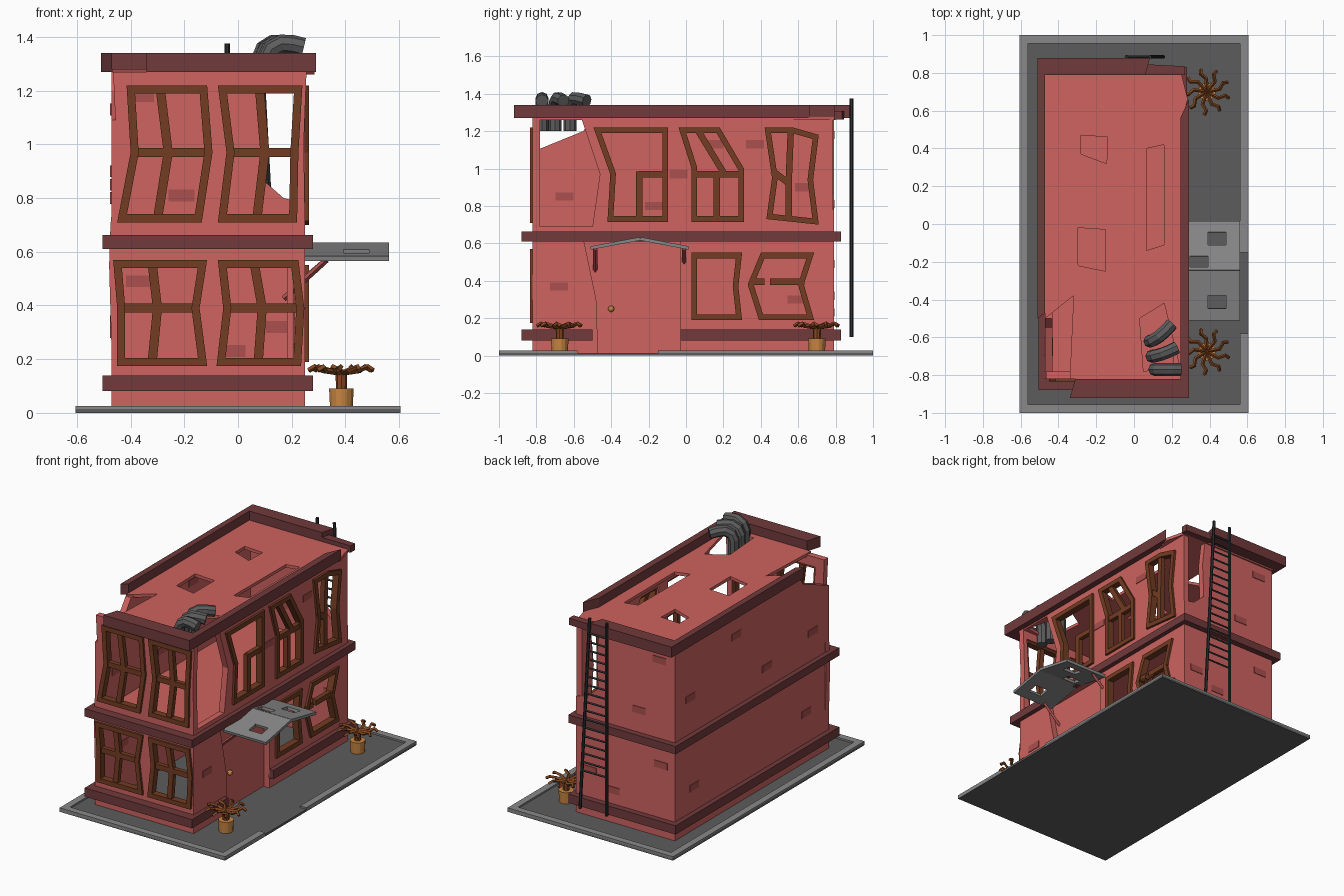
import bpy, bmesh, math
from mathutils import Matrix, Vector

if "Cube" in bpy.data.objects:
    bpy.data.objects.remove(bpy.data.objects["Cube"])


def material(name, r, g, b):
    m = bpy.data.materials.new(name)
    m.diffuse_color = (r, g, b, 1)
    m.use_nodes = True
    m.node_tree.nodes["Principled BSDF"].inputs["Base Color"].default_value = m.diffuse_color
    return m


WALL = material("wall_red", .62, .125, .115)
BRICK = material("brick_red", .40, .08, .075)
BAND = material("trim_maroon", .165, .042, .044)
FRAME = material("window_brown", .17, .045, .016)
RIM = material("light_grey", .25, .25, .25)
PAVE = material("dark_grey", .108, .108, .108)
METAL = material("ladder_black", .025, .027, .03)
POT = material("pot_ochre", .58, .24, .055)
LEAF = material("dry_leaf_brown", .24, .065, .015)

# Working planes: local (u, v) drawing axes and the normal
FRONT = Matrix(((1, 0, 0), (0, 0, -1), (0, 1, 0)))   # u = x, v = z
RIGHT = Matrix(((0, 0, 1), (1, 0, 0), (0, 1, 0)))    # u = y, v = z
TOP = Matrix.Identity(3)                             # u = x, v = y


def finish(curve, name, mat, matrix):
    tmp = bpy.data.objects.new(name + "_curve", curve)
    bpy.context.collection.objects.link(tmp)
    dg = bpy.context.evaluated_depsgraph_get()
    mesh = bpy.data.meshes.new_from_object(tmp.evaluated_get(dg))
    bpy.data.objects.remove(tmp)
    mesh.materials.clear()
    mesh.materials.append(mat)
    for p in mesh.polygons:
        p.use_smooth = False
    ob = bpy.data.objects.new(name, mesh)
    ob.matrix_world = matrix
    bpy.context.collection.objects.link(ob)
    return ob


def add_spline(curve, pts, closed):
    s = curve.splines.new('POLY')
    s.points.add(len(pts) - 1)
    for sp, p in zip(s.points, pts):
        sp.co = (p[0], p[1], p[2] if len(p) > 2 else 0, 1)
    s.use_cyclic_u = closed


def plate(name, loops, mat, plane, pos, thick):
    """Flat slab: first loop is the outline, the others are holes."""
    c = bpy.data.curves.new(name, 'CURVE')
    c.dimensions, c.fill_mode, c.extrude = '2D', 'BOTH', thick / 2
    for lp in loops:
        add_spline(c, lp, True)
    if not isinstance(pos, Vector):
        pos = plane @ Vector((0, 0, 1)) * pos
        if plane is FRONT:
            pos = -pos
    return finish(c, name, mat, Matrix.Translation(pos) @ plane.to_4x4())


def tube(name, pts, r, mat, res=0):
    c = bpy.data.curves.new(name, 'CURVE')
    c.dimensions, c.bevel_depth, c.bevel_resolution = '3D', r, res
    c.use_fill_caps = True
    add_spline(c, pts, False)
    return finish(c, name, mat, Matrix.Identity(4))


def solid(name, mat, loc, kind, **kw):
    bm = bmesh.new()
    getattr(bmesh.ops, kind)(bm, **kw)
    mesh = bpy.data.meshes.new(name)
    bm.to_mesh(mesh)
    mesh.materials.append(mat)
    ob = bpy.data.objects.new(name, mesh)
    ob.location = loc
    bpy.context.collection.objects.link(ob)
    return ob


def rect(x0, y0, x1, y1):
    return [(x0, y0), (x1, y0), (x1, y1), (x0, y1)]


def inset(poly, d):
    """Move each edge of a counter-clockwise polygon inwards by d."""
    out = []
    for i, p in enumerate(poly):
        a, b, c = Vector(poly[i - 1]), Vector(p), Vector(poly[(i + 1) % len(poly)])
        e, f = (b - a).normalized(), (c - b).normalized()
        n, m = Vector((-e.y, e.x)), Vector((-f.y, f.x))
        out.append(tuple(b + (n + m) * d / (1 + n.dot(m))))
    return out


def strip(pts, w):
    """Bar of width w following an open path."""
    v = [Vector(p) for p in pts]
    l, r = [], []
    for i, p in enumerate(v):
        t = (v[min(i + 1, len(v) - 1)] - v[max(i - 1, 0)]).normalized()
        n = Vector((-t.y, t.x)) * w / 2
        l.append(tuple(p + n))
        r.append(tuple(p - n))
    return r + l[::-1]


def pane(left, right, z0, zm, z1):
    """Crooked window outline from (bottom, middle, top) edges."""
    return [(left[0], z0), (right[0], z0), (right[1], zm), (right[2], z1),
            (left[2], z1), (left[1], zm)]


def window(name, poly, bars, plane, pos):
    plate(name + "_frame", [poly, inset(poly, .03)], FRAME, plane, pos, .045)
    for i, b in enumerate(bars):
        plate(f"{name}_bar_{i}", [strip(b, .034)], FRAME, plane, pos, .03)


# Pavement slab with raised rim and a gap at the door
plate("pavement", [rect(-.605, -1, .605, 1)], PAVE, TOP, .0075, .015)
plate("pavement_rim", [[(.605, -.15), (.605, 1), (-.605, 1), (-.605, -1), (.605, -1), (.605, -.58),
      (.56, -.58), (.56, -.955), (-.56, -.955), (-.56, .955), (.56, .955), (.56, -.15)]],
      RIM, TOP, .0135, .025)

# Front windows: left edge, right edge, heights, mullion (bottom, middle, top)
front = [((-.45, -.40, -.415), (-.135, -.095, -.115), .71, .97, 1.22, (-.30, -.26, -.29)),
         ((-.075, -.043, -.075), (.22, .225, .24), .71, .97, 1.22, (.07, .10, .08)),
         ((-.45, -.45, -.465), (-.115, -.143, -.115), .175, .39, .57, (-.32, -.30, -.32)),
         ((-.08, -.055, -.075), (.235, .247, .225), .175, .39, .57, (.075, .09, .06))]
holes = []
for i, (l, r, z0, zm, z1, m) in enumerate(front):
    poly = pane(l, r, z0, zm, z1)
    holes.append(inset(poly, .015))
    bars = [[(m[0], z0 + .01), (m[1], zm), (m[2], z1 - .01)], [(l[1] + .01, zm), (r[1] - .01, zm)]]
    window(f"front_window_{i}", poly, bars, FRONT, -.812)
plate("front_wall", [[(-.465, .015), (.245, .015), (.25, .3), (.245, .6), (.25, .7), (.245, 1),
      (.255, 1.27), (-.465, 1.27), (-.45, .95), (-.475, .7), (-.48, .55), (-.47, .2)]] + holes,
      WALL, FRONT, -.80, .04)

# Right side windows, crooked and partly broken
side = [
    (pane((-.42, -.405, -.495), (-.095, -.095, -.095), .715, .97, 1.22),
     [[(-.25, .73), (-.25, .985)], [(-.25, .97), (-.11, .97)]]),
    (pane((.03, .03, -.04), (.31, .31, .18), .715, 1.0, 1.22),
     [[(.165, .73), (.165, .97)], [(.04, .97), (.30, .97)], [(.06, 1.21), (.20, .98)]]),
    ([(.43, .73), (.71, .70), (.68, .94), (.71, 1.18), (.57, 1.22), (.42, 1.22), (.46, .95)],
     [[(.55, .73), (.55, .95), (.56, 1.2)], [(.46, .99), (.55, .92)]]),
    (pane((.03, .03, .03), (.30, .28, .30), .19, .37, .55), []),
    (pane((.39, .33, .40), (.685, .63, .685), .19, .38, .55),
     [[(.34, .395), (.42, .395)], [(.45, .395), (.635, .395)]])]
holes = []
for i, (poly, bars) in enumerate(side):
    holes.append(inset(poly, .015))
    window(f"right_window_{i}", poly, bars, RIGHT, .242)
plate("right_wall", [[(-.82, .015), (-.47, .015), (-.48, .3), (-.545, .61), (-.03, .61), (-.03, .015),
      (.785, .015), (.785, 1.27), (-.56, 1.27), (-.46, .97), (-.5, .69), (-.82, .69)]] + holes,
      WALL, RIGHT, .23, .04)

# Solid left and back walls with broken corners
plate("left_wall", [[(-.82, .015), (.79, .015), (.79, 1.27), (-.5, 1.27), (-.55, 1.2), (-.82, 1.09)]],
      WALL, RIGHT, -.452, .04)
plate("back_wall", [[(-.47, .015), (.25, .015), (.25, .78), (.17, .80), (.09, .87), (.10, 1.1),
      (.08, 1.27), (-.47, 1.27)]], WALL, FRONT, .77, .04)

# Door and knob
plate("door", [rect(-.56, .015, -.02, .62)], WALL, RIGHT, .195, .025)
solid("door_knob", POT, (.222, -.4, .25), "create_uvsphere", u_segments=10, v_segments=6, radius=.017)

# Floor and roof with holes
plate("upper_floor", [rect(-.46, -.81, .24, .78)], WALL, TOP, .635, .02)
plate("roof", [[(-.34, -.82), (.25, -.82), (.25, .55), (.285, .66), (.25, .80), (-.47, .80),
      (-.47, -.5), (-.32, -.38)],
      [(-.28, .47), (-.14, .46), (-.145, .32), (-.28, .37)],
      [(-.3, -.02), (-.15, -.03), (-.15, -.25), (-.295, -.22)],
      [(.07, .40), (.16, .42), (.16, -.11), (.065, -.14)],
      [(.03, -.50), (.16, -.42), (.24, -.75), (.05, -.78)]], WALL, TOP, 1.27, .02)

# Trim bands and broken parapet
plate("lower_band", [[(.28, -.03), (.28, .83), (-.505, .83), (-.505, -.88), (.28, -.88), (.28, -.5),
      (.24, -.5), (.24, -.81), (-.46, -.81), (-.46, .78), (.24, .78), (.24, -.03)]],
      BAND, TOP, .11, .058)
plate("middle_band", [rect(-.505, -.88, .28, .83), rect(-.46, -.81, .24, .78)], BAND, TOP, .637, .052)
plate("parapet_front", [[(-.34, -.92), (.29, -.92), (.29, .66), (.245, .56), (.245, -.82), (-.31, -.82)]],
      BAND, TOP, 1.305, .07)
plate("parapet_back", [[(-.51, -.5), (-.47, -.47), (-.47, .79), (.06, .79), (.085, .88), (-.51, .88)]],
      BAND, TOP, 1.305, .07)
plate("parapet_fallen", [[(.06, .79), (.27, .79), (.27, .835), (.07, .845)]], BAND, TOP, 1.285, .045)

# Odd bricks showing on both faces of the walls
bricks = [(FRONT, .77, [(-.36, 1.18), (-.21, .81), (-.37, .49), (-.02, .23), (.15, .32)]),
          (RIGHT, -.452, [(.15, 1.13), (-.17, .80), (.63, .90), (.59, .30), (-.58, .34), (-.65, .85)]),
          (RIGHT, .23, [(-.04, .97), (.37, 1.13), (-.68, .37)])]
for k, (plane, pos, spots) in enumerate(bricks):
    for i, (u, v) in enumerate(spots):
        plate(f"brick_{k}_{i}", [rect(u - .048, v - .022, u + .048, v + .022)], BRICK, plane, pos, .048)

# Gabled door canopy with holes, and its struts
for name, y0, y1, gaps in (("near", -.51, -.245, [(.44, -.41)]),
                           ("far", .015, -.245, [(.44, -.08), (.345, -.21)])):
    a, b = Vector((0, y0, .575)), Vector((0, y1, .625))
    v = (b - a).normalized()
    plane = Matrix((Vector((1, 0, 0)), v, Vector((1, 0, 0)).cross(v))).transposed()
    loops = [rect(.25, 0, .562, (b - a).length)]
    for x, y in gaps:
        d = abs(y - y0)
        loops.append(rect(x - .048, max(d - .035, .01), x + .048, min(d + .035, .25)))
    plate("canopy_" + name, loops, RIM, plane, a, .018)
tube("canopy_strut_near", [(.17, -.485, .425), (.33, -.485, .57)], .011, BRICK)
tube("canopy_strut_far", [(.23, -.01, .485), (.33, -.01, .57)], .011, BRICK)

# Roof pipes bending out of the hole
for i, (x0, y0, x1, y1) in enumerate([(.11, -.77, .245, -.77), (.095, -.70, .225, -.655),
                                      (.085, -.62, .20, -.53)]):
    p = lambda t, z: (x0 + (x1 - x0) * t, y0 + (y1 - y0) * t ** 1.5, z)
    tube(f"roof_pipe_{i}", [p(0, 1.2), p(0, 1.32), p(.12, 1.355), p(.4, 1.375), p(.7, 1.372), p(1, 1.362)],
         .035, PAVE, 2)

# Ladder on the back, one rail leaning
left, right = (Vector((-.04, .885, .10)), Vector((-.04, .885, 1.375))), \
              (Vector((.155, .885, .10)), Vector((.085, .885, 1.375)))
tube("ladder_rail_left", left, .01, METAL, 1)
tube("ladder_rail_right", right, .01, METAL, 1)
for i in range(17):
    t = .2 + i * .045
    tube(f"ladder_rung_{i}", [left[0].lerp(left[1], t), right[0].lerp(right[1], t)], .007, METAL)

# Potted dry plants
for k, (px, py) in enumerate([(.385, -.675), (.385, .70)]):
    solid(f"plant_pot_{k}", POT, (px, py, .052), "create_cone", cap_ends=True, segments=14,
          radius1=.043, radius2=.047, depth=.078)
    solid(f"plant_stem_{k}", LEAF, (px, py, .12), "create_cone", cap_ends=True, segments=8,
          radius1=.02, radius2=.022, depth=.065)
    for i in range(9):
        a = i * math.tau / 9 + .2
        path = [(0, 0, .148), (.07, 0, .158), (.10, .3, .172), (.122, .22, .158)]
        tube(f"plant_leaf_{k}_{i}", [(px + r * math.cos(a + d), py + r * math.sin(a + d), z)
                                     for r, d, z in path], .010, LEAF)
